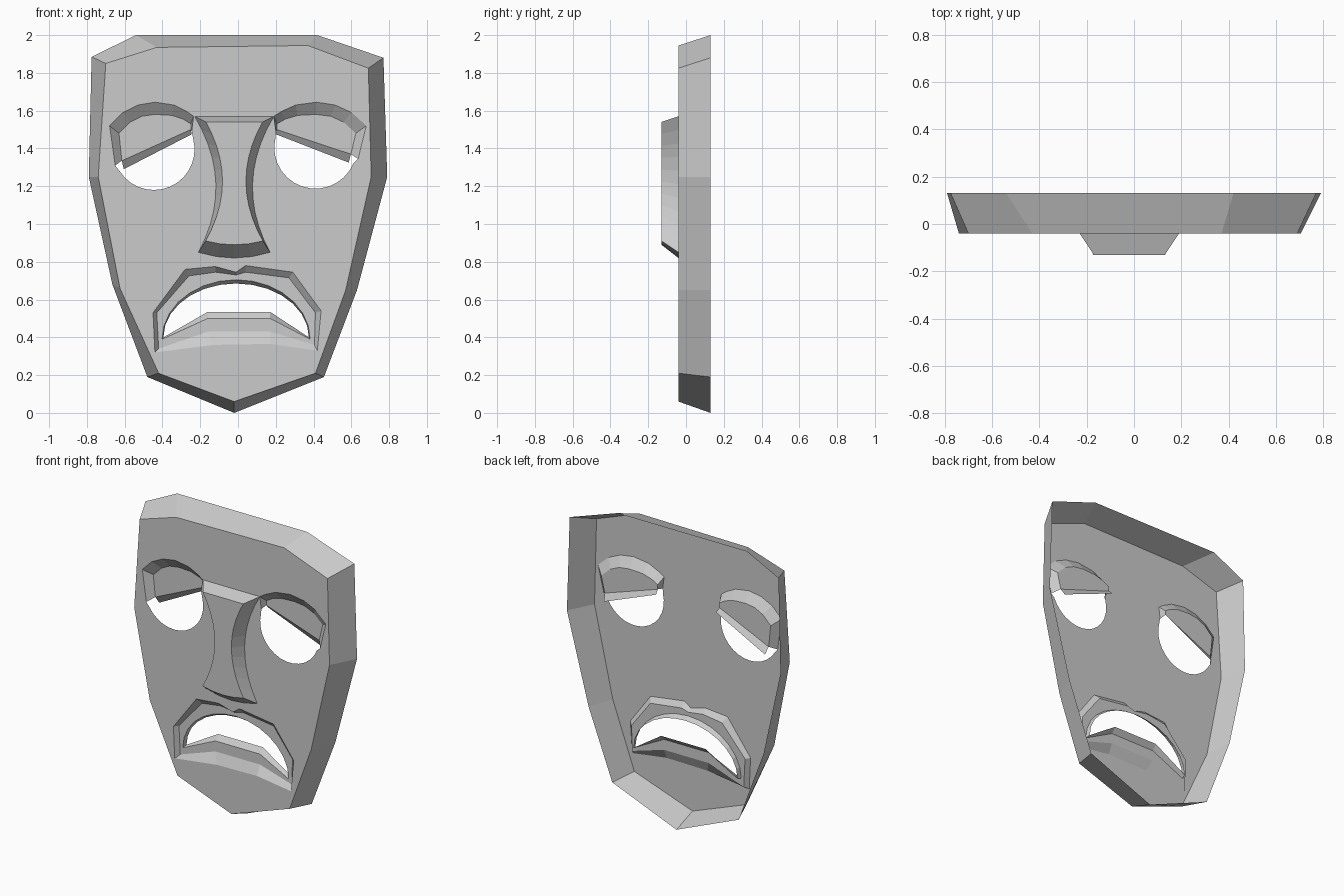
import bpy, bmesh
from math import sin, cos, radians, pi
from mathutils import Vector
from mathutils.geometry import tessellate_polygon

if "Cube" in bpy.data.objects:
    bpy.data.objects.remove(bpy.data.objects["Cube"])

FRONT, BACK, NOSE = -0.04, 0.13, -0.13


def place(ring, y):
    return [Vector((x, y, z)) for x, z in ring]


def add_strip(bm, a, b, closed=True):
    """Wall of quads between two point rows of equal length."""
    va, vb = [bm.verts.new(p) for p in a], [bm.verts.new(p) for p in b]
    n = len(va)
    for i in range(n if closed else n - 1):
        j = (i + 1) % n
        bm.faces.new((va[i], va[j], vb[j], vb[i]))


def add_fill(bm, y, *rings):
    """Flat sheet at depth y; rings after the first are holes."""
    flat = [[Vector((x, z, 0)) for x, z in r] for r in rings]
    verts = [bm.verts.new(p) for r in rings for p in place(r, y)]
    for tri in tessellate_polygon(flat):
        if len(set(tri)) == 3:
            bm.faces.new([verts[i] for i in tri])


def finish(name, bm):
    bmesh.ops.remove_doubles(bm, verts=bm.verts, dist=0.0005)
    bmesh.ops.recalc_face_normals(bm, faces=bm.faces)
    if sum(f.normal.y * f.calc_area() for f in bm.faces) > 0:
        bmesh.ops.reverse_faces(bm, faces=bm.faces)
    bmesh.ops.dissolve_limit(bm, angle_limit=0.01, verts=[], edges=bm.edges)
    me = bpy.data.meshes.new(name)
    bm.to_mesh(me)
    bm.free()
    ob = bpy.data.objects.new(name, me)
    bpy.context.collection.objects.link(ob)
    return ob


# Outline of the face: wide back edge and narrower front edge
rim_back = [(-.54, 2), (.42, 2), (.77, 1.88), (.79, 1.25), (.63, .65), (.455, .19),
            (-.02, 0), (-.48, .19), (-.665, .68), (-.79, 1.25), (-.775, 1.885)]
rim_front = [(-.43, 1.935), (.37, 1.945), (.69, 1.825), (.705, 1.25), (.57, .65), (.41, .21),
             (-.02, .06), (-.42, .21), (-.625, .66), (-.74, 1.25), (-.70, 1.85)]

# Eyes: brow edge and recessed lid, outer corner to inner corner
brow = [(-.65, 1.31), (-.68, 1.52), (-.61, 1.59), (-.53, 1.63), (-.44, 1.645),
        (-.34, 1.63), (-.27, 1.595), (-.235, 1.57), (-.245, 1.49)]
lid = [(-.615, 1.335), (-.63, 1.48), (-.57, 1.54), (-.51, 1.57), (-.44, 1.58),
       (-.35, 1.575), (-.29, 1.555), (-.25, 1.53), (-.25, 1.50)]
lid_lip = [(-.605, 1.29), (-.245, 1.475)]


def arc(cx, cz, r, a0, a1, n=14):
    return [(cx + r * cos(radians(a0 + (a1 - a0) * i / n)),
             cz + r * sin(radians(a0 + (a1 - a0) * i / n))) for i in range(n + 1)]


def other_side(ring, lift):
    """Right eye is a slightly wider mirror image with a higher outer corner."""
    out = [(-1.1 * x - .069, z) for x, z in ring]
    out[0] = (out[0][0] - .01, out[0][1] + lift)
    return out


eye_holes = []
for side in ("left", "right"):
    if side == "left":
        b, l, s = brow, lid, lid_lip
        lower = arc(-.445, 1.395, .215, 375, 212)
    else:
        b, l, s = (other_side(r, .035) for r in (brow, lid, lid_lip))
        lower = arc(.41, 1.405, .218, 165, 338)
    eye_holes.append(b + lower)
    bm = bmesh.new()
    add_strip(bm, place(b, FRONT), place(l, 0.005), closed=False)
    add_fill(bm, 0.005, l)
    add_strip(bm, place([l[0], l[-1]], 0.005), place(s, 0.03), closed=False)
    finish(side + "_eyelid", bm)

# Mouth: recessed lips around a downturned opening
mouth_edge = [(-.44, .32), (-.45, .53), (-.28, .76), (-.12, .775), (-.01, .745), (.04, .78),
              (.29, .745), (.44, .54), (.42, .33), (.17, .365), (-.13, .36)]
lip_edge = [(-.42, .34), (-.43, .53), (-.26, .725), (-.12, .745), (-.01, .73), (.04, .745),
            (.27, .715), (.41, .53), (.405, .36), (.17, .43), (-.16, .43)]


def opening(w, h, base, low):
    top = [(-.01 - w * cos(pi * i / 14), base + h * sin(pi * i / 14)) for i in range(15)]
    return top + [(.17, low), (-.16, low)]


outer_open, inner_open = opening(.392, .315, .39, .50), opening(.385, .285, .40, .535)
bm = bmesh.new()
add_strip(bm, place(mouth_edge, FRONT), place(lip_edge, -.01))
add_fill(bm, -.01, lip_edge, outer_open)
add_strip(bm, place(outer_open, -.01), place(inner_open, .02))
finish("lips", bm)

# Face shell, open at the back
bm = bmesh.new()
add_strip(bm, place(rim_back, BACK), place(rim_front, FRONT))
add_fill(bm, FRONT, rim_front, mouth_edge, *eye_holes)
finish("face_shell", bm)

# Nose: waisted block with sloping sides
def nose_ring(top, bottom, sag, half_top, half_mid, half_low, n=10):
    """Sides follow a parabola through top, waist and bottom half-widths."""
    def half(t):
        return (half_top * (1 - t) * (1 - 2 * t) + half_mid * 4 * t * (1 - t)
                + half_low * t * (2 * t - 1))
    rows = [(half(i / n), top + (bottom - top) * i / n) for i in range(n + 1)]
    right = [(-.02 + w, z) for w, z in rows]
    left = [(-.02 - w, z) for w, z in reversed(rows)]
    under = [(-.02 + half_low * k, bottom - sag * (1 - k * k)) for k in (.5, 0, -.5)]
    return right + under + left


base = nose_ring(1.57, .85, .03, .21, .097, .19)
tip = nose_ring(1.54, .91, .02, .15, .062, .152)
bm = bmesh.new()
add_strip(bm, place(base, FRONT), place(tip, NOSE))
add_fill(bm, NOSE, tip)
finish("nose", bm)
